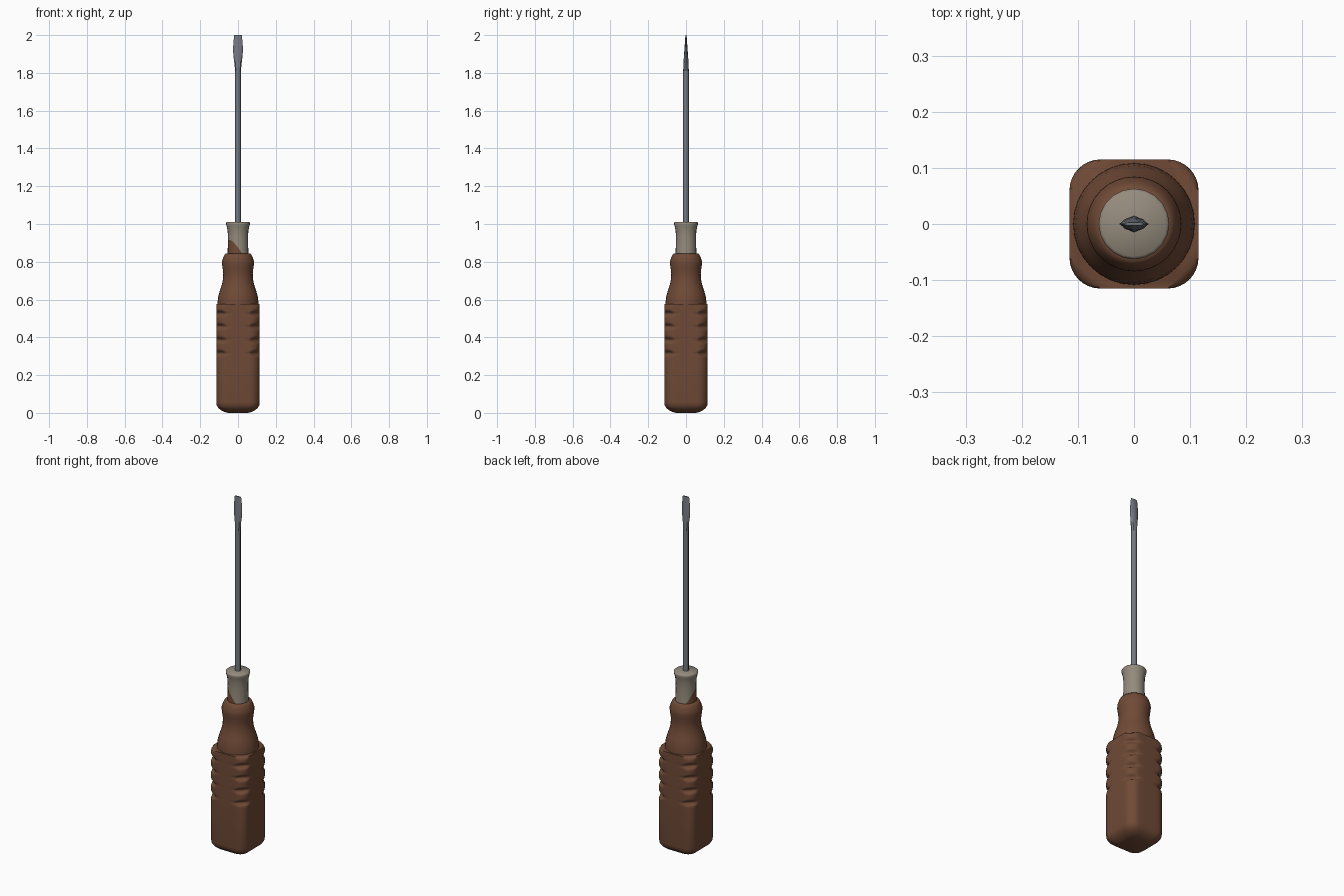
import bpy, bmesh, math
from mathutils import Vector

cube = bpy.data.objects.get("Cube")
if cube:
    bpy.data.objects.remove(cube, do_unlink=True)


def material(name, rgb):
    m = bpy.data.materials.new(name)
    m.use_nodes = True
    m.diffuse_color = (*rgb, 1)
    m.node_tree.nodes["Principled BSDF"].inputs["Base Color"].default_value = (*rgb, 1)
    return m


brown = material("brown_wood", (0.16, 0.068, 0.037))
beige = material("beige_metal", (0.30, 0.26, 0.205))
steel = material("grey_steel", (0.18, 0.195, 0.215))


def loft(name, rings, mats, smooth_angle, cut=None):
    """Skin a stack of equal-sized rings; cut splits off the part below a plane."""
    bm = bmesh.new()
    loops = [[bm.verts.new(p) for p in ring] for ring in rings]
    n = len(loops[0])
    for low, high in zip(loops, loops[1:]):
        for i in range(n):
            j = (i + 1) % n
            bm.faces.new((low[i], low[j], high[j], high[i]))
    bm.faces.new(loops[0][::-1])
    bm.faces.new(loops[-1])
    if cut:
        origin, normal = cut
        geom = bm.verts[:] + bm.edges[:] + bm.faces[:]
        bmesh.ops.bisect_plane(bm, geom=geom, plane_co=origin, plane_no=normal)
        for f in bm.faces:
            below = (f.calc_center_median() - origin).dot(normal) < 0
            f.material_index = 1 if below else 0
    bmesh.ops.recalc_face_normals(bm, faces=bm.faces)
    mesh = bpy.data.meshes.new(name)
    bm.to_mesh(mesh)
    bm.free()
    for m in mats:
        mesh.materials.append(m)
    ob = bpy.data.objects.new(name, mesh)
    bpy.context.collection.objects.link(ob)
    bpy.ops.object.select_all(action='DESELECT')
    ob.select_set(True)
    bpy.context.view_layer.objects.active = ob
    bpy.ops.object.shade_smooth_by_angle(angle=math.radians(smooth_angle))
    return ob


def oval(z, rx, ry, n):
    return [(rx * math.cos(math.tau * i / n), ry * math.sin(math.tau * i / n), z)
            for i in range(n)]


def lathe(profile, n):
    return [oval(z, r, r, n) for z, r in profile]


HALF, FLAT = 0.115, 0.06


def grip_ring(z, scale, limit):
    """Rounded square whose corners are trimmed to a diagonal limit."""
    ring = []
    for q in range(4):
        turn = math.pi / 2 * q
        c, s = math.cos(turn), math.sin(turn)
        pts = [(HALF, y) for y in (-0.03, 0, 0.03)]
        for k in range(9):
            a = math.pi / 16 * k
            r = HALF - FLAT
            pts.append((FLAT + r * math.cos(a), FLAT + r * math.sin(a)))
        for x, y in pts:
            d = (x + abs(y)) / math.sqrt(2)
            f = scale * min(1, limit / d)
            ring.append(((x * c - y * s) * f, (x * s + y * c) * f, z))
    return ring


# Grip: rounded butt, four finger grooves across each corner, flat shoulder
FULL = 0.15
rings = [grip_ring(z, s, FULL) for z, s in
         ((0, 0.45), (0.004, 0.6), (0.012, 0.76), (0.025, 0.9), (0.04, 0.98), (0.055, 1))]
for centre in (0.315, 0.385, 0.457, 0.525):
    for k in range(-4, 5):
        depth = 0.019 * (0.5 + 0.5 * math.cos(math.pi * k / 4))
        rings.append(grip_ring(centre + 0.006 * k, 1, 0.141 - depth))
rings += [grip_ring(z, 1, lim) for z, lim in ((0.562, 0.139), (0.57, 0.134), (0.577, 0.124))]
loft("handle_grip", rings, [brown], 60)

# Neck: waisted round section above the grip
loft("handle_neck", lathe(
    ((0.56, 0.109), (0.59, 0.108), (0.62, 0.104), (0.65, 0.095), (0.68, 0.085),
     (0.71, 0.079), (0.74, 0.078), (0.77, 0.082), (0.79, 0.0845), (0.805, 0.084),
     (0.825, 0.077), (0.838, 0.071), (0.844, 0.064)), 32), [brown], 50)

# Ferrule: flared collar with a slanted brown lower part
loft("ferrule", lathe(
    ((0.83, 0.056), (0.88, 0.054), (0.93, 0.053), (0.965, 0.055), (0.985, 0.059),
     (0.998, 0.063), (1.006, 0.063), (1.011, 0.058)), 20),
    [beige, brown], 50, (Vector((0, 0, 0.835)), Vector((1.35, 0.75, 1)).normalized()))

# Shaft and flattened blade
loft("shaft", lathe(((1.0, 0.015), (1.81, 0.015)), 8), [steel], 50)
loft("blade", [oval(z, rx, ry, 8) for z, rx, ry in
     ((1.81, 0.015, 0.015), (1.85, 0.019, 0.0135), (1.89, 0.0245, 0.011),
      (1.925, 0.026, 0.0085), (1.96, 0.0245, 0.006), (2.0, 0.02, 0.003))], [steel], 40)
